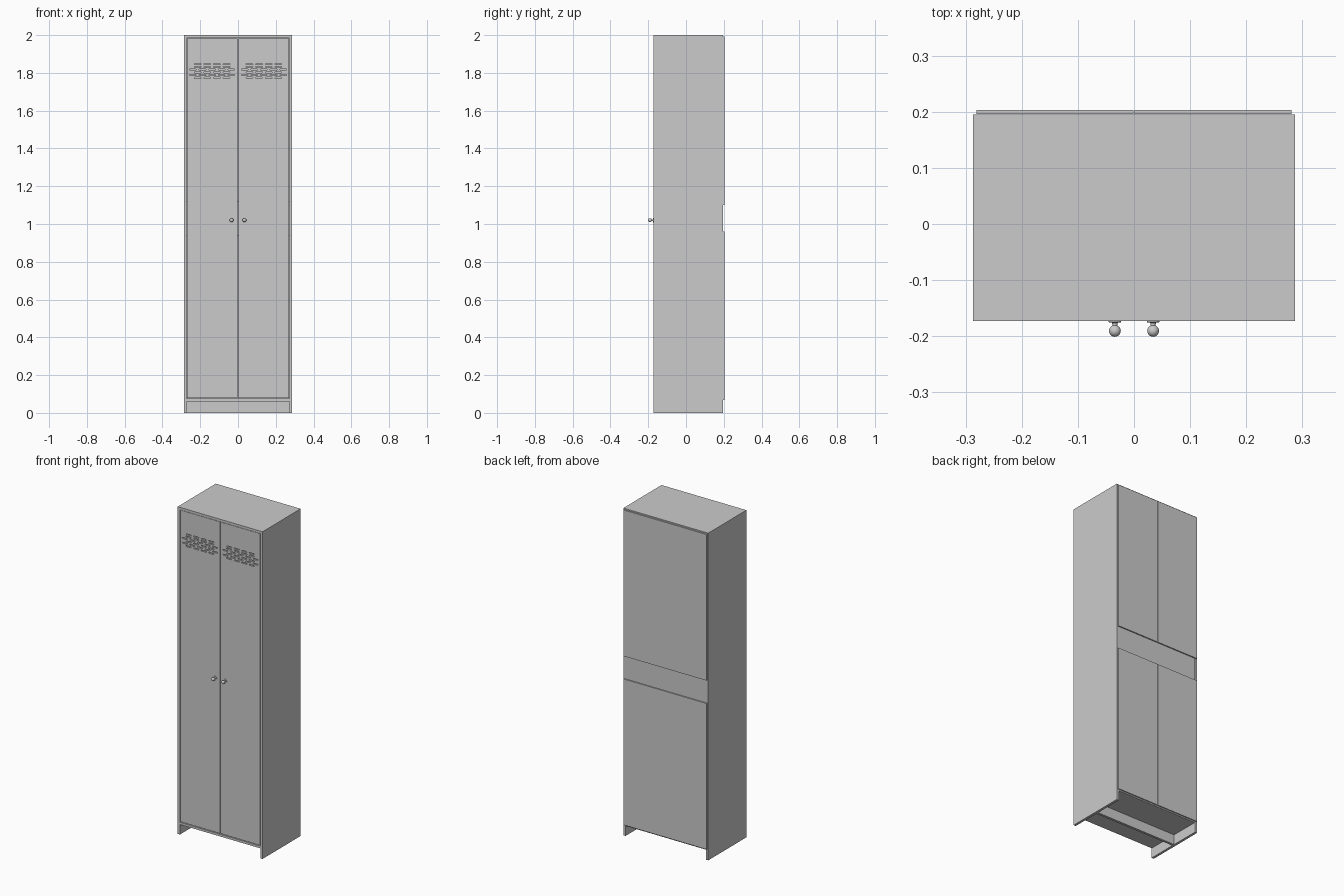
import bpy, bmesh, math
from mathutils import Matrix, Vector

if "Cube" in bpy.data.objects:
    bpy.data.objects.remove(bpy.data.objects["Cube"])


def finish(name, bm):
    bmesh.ops.recalc_face_normals(bm, faces=bm.faces)
    me = bpy.data.meshes.new(name)
    bm.to_mesh(me)
    bm.free()
    ob = bpy.data.objects.new(name, me)
    bpy.context.collection.objects.link(ob)
    return ob


def add_box(bm, x, y, z):
    size = Vector((x[1] - x[0], y[1] - y[0], z[1] - z[0]))
    mid = Vector((x[0] + x[1], y[0] + y[1], z[0] + z[1])) / 2
    bmesh.ops.create_cube(bm, size=1, matrix=Matrix.Translation(mid) @ Matrix.Diagonal(size.to_4d()))


def box(name, x, y, z):
    bm = bmesh.new()
    add_box(bm, x, y, z)
    return finish(name, bm)


def add_slot(bm, cx, cz, length, r, y0, y1):
    # rounded slot, extruded along y
    pts = []
    for side in (1, -1):
        for k in range(5):
            a = -math.pi / 2 + math.pi * k / 4
            pts.append((cx + side * (length / 2 - r + r * math.cos(a)), y0, cz + side * r * math.sin(a)))
    face = bm.faces.new([bm.verts.new(p) for p in pts])
    ext = bmesh.ops.extrude_face_region(bm, geom=[face])
    moved = [v for v in ext["geom"] if isinstance(v, bmesh.types.BMVert)]
    bmesh.ops.translate(bm, verts=moved, vec=(0, y1 - y0, 0))


W, T = 0.287, 0.015
FRONT, BACK = -0.173, 0.195
IN = W - T

# carcass
box("top_panel", (-W, W), (FRONT, BACK), (2 - T, 2))
box("bottom_shelf", (-IN, IN), (FRONT, BACK), (0.061, 0.075))
box("plinth", (-IN, IN), (0.003, 0.018), (0, 0.061))
box("back_rail", (-IN, IN), (BACK - 0.015, BACK - 0.001), (0.94, 1.12))

for s, side in ((-1, "left"), (1, "right")):
    def span(a, b):
        return tuple(sorted((s * a, s * b)))

    box(side + "_side", span(IN, W), (FRONT, BACK), (0, 2 - T))

    # thin back panels with an open band between them
    box(side + "_back_lower", span(0.001, 0.281), (0.196, 0.203), (0.068, 0.96))
    box(side + "_back_upper", span(0.001, 0.281), (0.196, 0.203), (1.10, 1.993))

    # inset door with staggered vent slots
    door = box(side + "_door", span(0.002, IN - 0.002), (FRONT + 0.001, FRONT + 0.016), (0.079, 1.983))
    bm = bmesh.new()
    for row in range(6):
        count = 5 if row in (1, 3) else 4
        for i in range(count):
            cx = s * 0.137 + (i - (count - 1) / 2) * 0.051
            add_slot(bm, cx, 1.774 + row * 0.0145, 0.036, 0.003, FRONT - 0.02, FRONT + 0.04)
    cutter = finish("slot_cutter", bm)
    cutter.hide_render = True
    mod = door.modifiers.new("slots", "BOOLEAN")
    mod.operation = "DIFFERENCE"
    mod.solver = "EXACT"
    mod.object = cutter
    bpy.context.view_layer.objects.active = door
    bpy.ops.object.modifier_apply(modifier=mod.name)
    bpy.data.objects.remove(cutter)

    # turned knob: flange, neck and ball
    prof = [(0, 0), (0.011, 0), (0.011, 0.003), (0.005, 0.004), (0.0045, 0.009)]
    for k in range(1, 9):
        a = math.radians(-65 + 155 * k / 8)
        prof.append((max(0.0105 * math.cos(a), 0), 0.0185 + 0.0105 * math.sin(a)))
    bm = bmesh.new()
    vs = [bm.verts.new((s * 0.034 + r, FRONT + 0.001 - d, 1.02)) for r, d in prof]
    es = [bm.edges.new(p) for p in zip(vs, vs[1:])]
    bmesh.ops.spin(bm, geom=vs + es, cent=(s * 0.034, 0, 1.02), axis=(0, 1, 0),
                   angle=math.tau, steps=24, use_merge=True)
    bmesh.ops.remove_doubles(bm, verts=bm.verts, dist=1e-5)
    knob = finish(side + "_knob", bm)
    bpy.ops.object.select_all(action="DESELECT")
    knob.select_set(True)
    bpy.context.view_layer.objects.active = knob
    bpy.ops.object.shade_smooth_by_angle(angle=math.radians(35))
